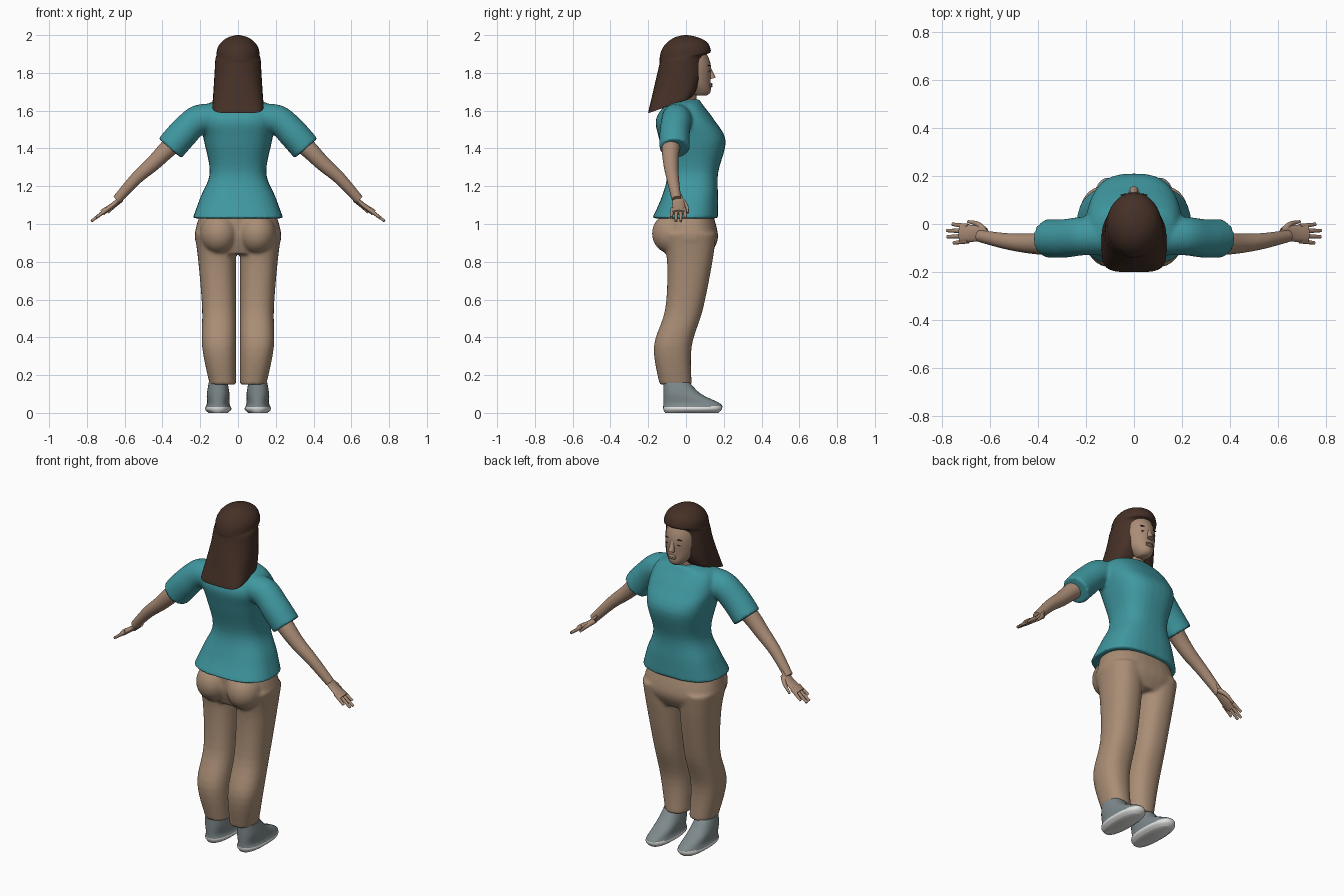
import bpy, bmesh, math
from mathutils import Vector

cube = bpy.data.objects.get("Cube")
if cube:
    bpy.data.objects.remove(cube)


def material(name, *colour):
    mat = bpy.data.materials.new(name)
    mat.use_nodes = True
    mat.diffuse_color = (*colour, 1)
    shader = mat.node_tree.nodes["Principled BSDF"]
    shader.inputs["Base Color"].default_value = (*colour, 1)
    shader.inputs["Roughness"].default_value = 0.8
    return mat


teal = material("teal cloth", .05, .31, .35)
tan = material("tan cloth", .4, .27, .18)
skin = material("skin", .4, .26, .18)
brown = material("dark brown hair", .06, .03, .02)
grey = material("grey shoe", .21, .25, .26)
white = material("white sole", .75, .75, .74)

SIDES = 32
STEPS = 5


def ring(center, half_a, half_b, square=2):
    """Superellipse around a centre, spanned by two half-axes."""
    def power(value):
        return math.copysign(abs(value) ** (2 / square), value)
    turns = [math.tau * i / SIDES for i in range(SIDES)]
    return [center + half_a * power(math.cos(t)) + half_b * power(math.sin(t)) for t in turns]


def level(z, back, front, width, square=2, x=0, tilt=0):
    """Ring across the body; the front edge is raised by tilt."""
    center = Vector((x, (back + front) / 2, z + tilt / 2))
    return ring(center, Vector((width, 0, 0)), Vector((0, (front - back) / 2, tilt / 2)), square)


def limb(path, start, end, thin=1):
    """Rings along a path, tapering evenly from start to end radius."""
    path = [Vector(point) for point in path]
    last = len(path) - 1
    rings = []
    for i, point in enumerate(path):
        along = (path[min(i + 1, last)] - path[max(i - 1, 0)]).normalized()
        side = (Vector((0, 1, 0)) - along * along.y).normalized()
        radius = start + (end - start) * i / last
        rings.append(ring(point, side * radius, along.cross(side) * radius * thin))
    return rings


def ball(x, y, z, width, depth, height):
    """Ellipsoid as a stack of rings."""
    rings = []
    for k in range(9):
        angle = math.pi * (k / 8 - .5)
        size = max(math.cos(angle), .02)
        rings.append(level(z + height * math.sin(angle), y - depth * size, y + depth * size,
                           width * size, x=x))
    return rings


def smooth(rings):
    """Catmull-Rom interpolation between rings."""
    last = len(rings) - 1
    result = []
    for i in range(last):
        group = [rings[max(i - 1, 0)], rings[i], rings[i + 1], rings[min(i + 2, last)]]
        for step in range(STEPS):
            t = step / STEPS
            blend = []
            for a, b, c, d in zip(*group):
                slope_in, slope_out = (c - a) / 2, (d - b) / 2
                rise = c - b
                curve = rise * 3 - slope_in * 2 - slope_out
                twist = slope_in + slope_out - rise * 2
                blend.append(b + ((twist * t + curve) * t + slope_in) * t)
            result.append(blend)
    return result + [rings[-1]]


def loft(bm, rings, sign):
    loops = [[bm.verts.new((p.x * sign, p.y, p.z)) for p in points] for points in smooth(rings)]
    for low, high in zip(loops, loops[1:]):
        for i in range(SIDES):
            j = (i + 1) % SIDES
            bm.faces.new((low[i], low[j], high[j], high[i]))
    bm.faces.new(loops[0])
    bm.faces.new(loops[-1])


def part(name, materials, single=(), pairs=(), fuse=False, rule=None):
    """Object from lofts; pairs are mirrored, fuse melts them into one skin."""
    bm = bmesh.new()
    for rings in [*single, *pairs]:
        loft(bm, rings, 1)
    for rings in pairs:
        loft(bm, rings, -1)
    bmesh.ops.recalc_face_normals(bm, faces=bm.faces)
    for face in bm.faces:
        face.smooth = True
        if rule:
            face.material_index = rule(face.calc_center_median())
    mesh = bpy.data.meshes.new(name)
    bm.to_mesh(mesh)
    bm.free()
    for mat in materials:
        mesh.materials.append(mat)
    mesh.set_sharp_from_angle(angle=math.radians(50))
    obj = bpy.data.objects.new(name, mesh)
    bpy.context.scene.collection.objects.link(obj)
    if fuse:
        remesh = obj.modifiers.new("Fuse", 'REMESH')
        remesh.mode = 'VOXEL'
        remesh.voxel_size = .009
        remesh.use_smooth_shade = True
        soften = obj.modifiers.new("Soften", 'SMOOTH')
        soften.iterations = 5


# Shirt: torso with flared hem, and short sleeves
torso = [level(*row, square=2.6) for row in (
    (1.03, -.18, .17, .24), (1.14, -.13, .17, .2), (1.27, -.1, .17, .15), (1.44, -.14, .21, .18),
    (1.55, -.16, .15, .2), (1.63, -.11, .09, .17), (1.66, -.07, .07, .08))]
sleeve = limb([(.1, -.05, 1.56), (.21, -.05, 1.55), (.29, -.06, 1.48), (.36, -.06, 1.4)], .08, .08)
part("shirt", [teal], [torso], [sleeve], fuse=True)

# Trousers: pelvis, seat and legs
pelvis = [level(*row, square=2.4) for row in (
    (.84, -.1, .13, .19), (.93, -.13, .17, .23), (1.06, -.13, .14, .2))]
leg = [level(z, back, front, width, 2.3, x=width + .01) for z, back, front, width in (
    (.15, -.14, .03, .07), (.35, -.17, .03, .09), (.55, -.11, .09, .09),
    (.8, -.1, .14, .1), (.95, -.13, .16, .11))]
seat = ball(.1, -.07, .95, .1, .11, .11)
part("trousers", [tan], [pelvis], [leg, seat], fuse=True)

# Arms with hands
arm = limb([(.29, -.06, 1.47), (.37, -.08, 1.4), (.45, -.08, 1.32), (.54, -.07, 1.24), (.64, -.05, 1.13)],
           .055, .025)
palm = limb([(.61, -.05, 1.16), (.65, -.04, 1.11), (.72, -.04, 1.06)], .025, .04, thin=.4)
thumb = limb([(.62, -.03, 1.13), (.65, 0, 1.1), (.69, .01, 1.06)], .015, .006)
fingers = []
for k in range(4):
    spread = k - 1.5
    reach = .06 + .03 * math.sin(k)
    root = Vector((.69, -.04 + .02 * spread, 1.08))
    fingers.append(limb([root, root + Vector((reach, .006 * spread, -reach * .75))], .011, .007))
part("arms_and_hands", [skin], pairs=[arm, palm, thumb, *fingers])

# Head, neck and face
head = [level(*row) for row in (
    (1.68, .04, .11, .03), (1.7, 0, .13, .05), (1.75, -.06, .13, .08),
    (1.85, -.09, .13, .09), (1.94, -.06, .09, .07))]
neck = limb([(0, -.01, 1.58), (0, .01, 1.76)], .06, .05)
nose = limb([(0, .12, 1.83), (0, .14, 1.77)], .01, .018)
lips = [ball(0, .13, z, .024, .011, .007) for z in (1.73, 1.74)]
eyelid = ball(.034, .11, 1.81, .017, .014, .011)
part("head_and_neck", [skin], [head, neck, nose, *lips], [eyelid])

# Lashes and brows
lash = ball(.034, .12, 1.81, .015, .007, .002)
brow = ball(.036, .12, 1.84, .02, .006, .003)
part("lashes_and_brows", [brown], pairs=[lash, brow])

# Long hair: a dome over the head, then a sweep back and down, open at the face
hair = []
for k in range(6):
    angle = .1 + (math.pi / 2 - .1) * k / 5
    size = math.sin(angle)
    hair.append(level(1.87 + .13 * math.cos(angle), -.14 * size, .13 * size, .115 * size,
                      tilt=.04 * size ** 3))
for k in range(5):
    t = k / 4
    hair.append(level(1.85 - .26 * t, -.14 - .06 * t, .1 - .07 * t * t, .12 + .015 * t,
                      square=2 + 2 * t * t, tilt=.04 + .04 * t * t))
hair.append(level(1.6, -.19, .02, .125, square=4, tilt=.07))
hair.append(level(1.65, -.16, .01, .1, square=3, tilt=.04))
part("hair", [brown], [hair])

# Shoes with pale soles
shoe = [level(*row, square=2.4, x=.105) for row in (
    (0, -.11, .17, .05), (.02, -.12, .19, .07), (.05, -.12, .18, .06),
    (.1, -.12, .08, .06), (.16, -.12, .02, .05))]
part("shoes", [grey, white], pairs=[shoe], rule=lambda c: int(c.z < .03 + .1 * max(c.y - .1, 0)))
